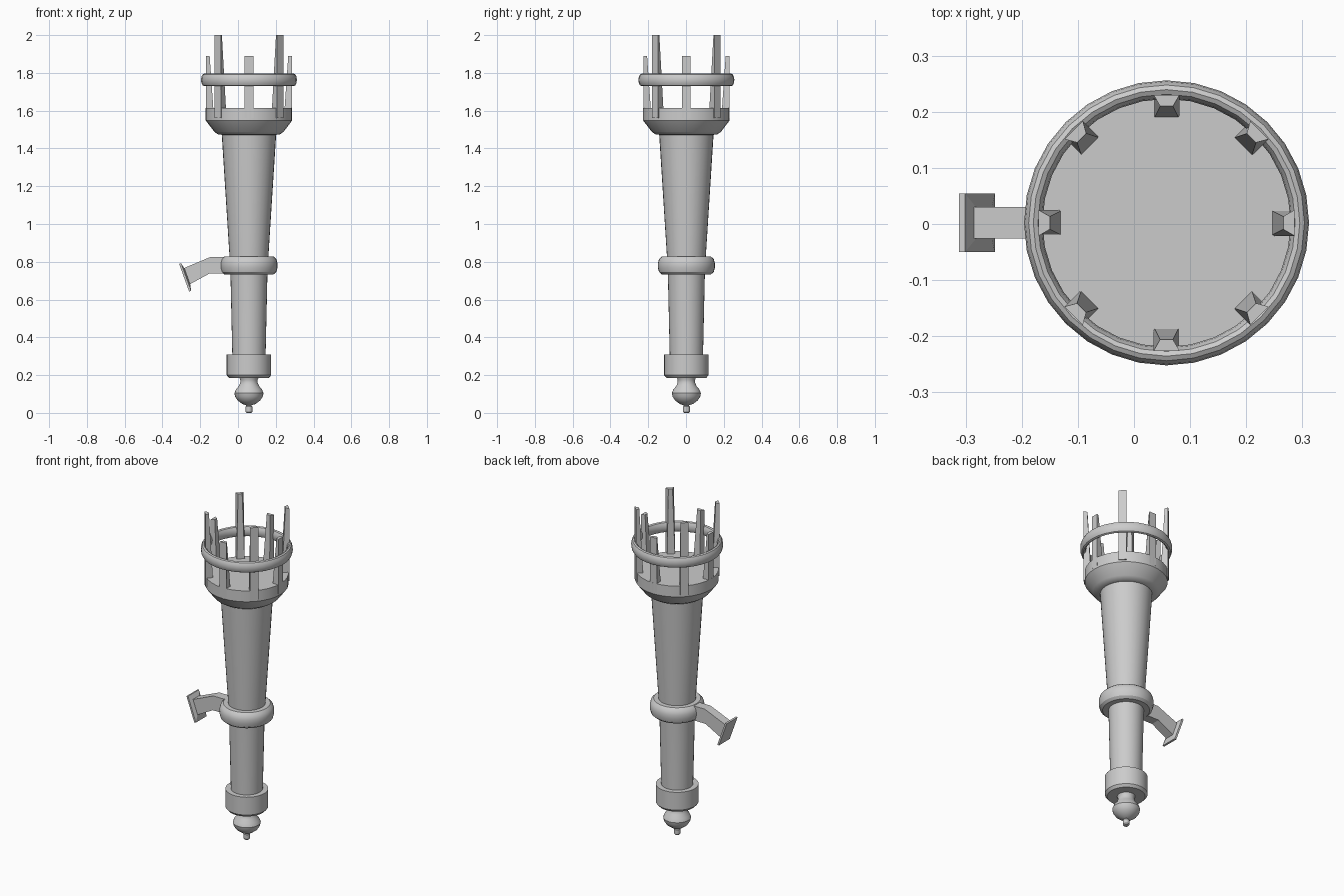
import bpy, bmesh, math
from mathutils import Matrix, Vector

if "Cube" in bpy.data.objects:
    bpy.data.objects.remove(bpy.data.objects["Cube"])

CX, CY, SEG = 0.058, 0.002, 32   # torch axis and roundness


def finish(bm, name, smooth=False):
    bmesh.ops.recalc_face_normals(bm, faces=bm.faces)
    me = bpy.data.meshes.new(name)
    bm.to_mesh(me)
    bm.free()
    ob = bpy.data.objects.new(name, me)
    bpy.context.collection.objects.link(ob)
    if smooth:
        bpy.ops.object.select_all(action='DESELECT')
        ob.select_set(True)
        bpy.context.view_layer.objects.active = ob
        bpy.ops.object.shade_smooth_by_angle(angle=math.radians(32))
    return ob


def lathe(name, profile, closed=False):
    """Spin (radius, z) points about the torch axis."""
    bm = bmesh.new()
    rings = []
    for i in range(SEG):
        a = 2 * math.pi * i / SEG
        rings.append([bm.verts.new((CX + r * math.cos(a), CY + r * math.sin(a), z))
                      for r, z in profile])
    n = len(profile)
    for i in range(SEG):
        p, q = rings[i], rings[(i + 1) % SEG]
        for j in range(n if closed else n - 1):
            k = (j + 1) % n
            bm.faces.new((p[j], q[j], q[k], p[k]))
    if not closed:
        bm.faces.new([r[0] for r in rings])
        bm.faces.new([r[-1] for r in rings])
    return finish(bm, name, True)


def loft(name, sections, matrix=Matrix()):
    """Join four-cornered cross-sections into a capped solid."""
    bm = bmesh.new()
    vs = [[bm.verts.new(matrix @ Vector(c)) for c in s] for s in sections]
    for p, q in zip(vs, vs[1:]):
        for j in range(4):
            k = (j + 1) % 4
            bm.faces.new((p[j], p[k], q[k], q[j]))
    bm.faces.new(vs[0])
    bm.faces.new(vs[-1])
    return finish(bm, name)


def oval(r, z, hw, hh, n=12):
    return [(r + hw * math.cos(2 * math.pi * i / n),
             z + hh * math.sin(2 * math.pi * i / n)) for i in range(n)]


# Turned parts, bottom to top
lathe("finial", [(0.013, 0), (0.018, 0.006), (0.018, 0.033), (0.013, 0.04),
                 (0.035, 0.047), (0.06, 0.066), (0.073, 0.086), (0.077, 0.104),
                 (0.069, 0.124), (0.054, 0.142), (0.046, 0.16), (0.046, 0.175),
                 (0.052, 0.19)])
lathe("end_cap", [(0.105, 0.185), (0.118, 0.2), (0.118, 0.308), (0.088, 0.308)])
lathe("shaft", [(0.088, 0.3), (0.098, 0.74), (0.103, 0.83), (0.144, 1.475)])
lathe("grip_ring", [(0.09, 0.733), (0.13, 0.733), (0.145, 0.746), (0.151, 0.768),
                    (0.151, 0.792), (0.145, 0.814), (0.13, 0.828), (0.09, 0.828)])
lathe("bowl", [(0.14, 1.472), (0.163, 1.474), (0.183, 1.488), (0.229, 1.548),
               (0.229, 1.614)])
lathe("basket_ring", oval(0.2375, 1.763, 0.0165, 0.033), closed=True)

# Eight upright bars, the diagonal ones taller
for i in range(8):
    top = 2.0 if i % 2 else 1.89
    m = Matrix.Translation((CX, CY, 0)) @ Matrix.Rotation(i * math.pi / 4, 4, 'Z')
    out = 0.234 if i % 2 else 0.228
    w = 0.023
    loft(f"basket_bar_{i + 1}", [
        [(out - 0.043, -w, 1.56), (out, -w, 1.56), (out, w, 1.56), (out - 0.043, w, 1.56)],
        [(out - 0.02, -w / 2, top), (out, -w, top), (out, w, top), (out - 0.02, w / 2, top)],
    ], m)


def section(upper, lower, h):
    return [(upper[0], CY - h, upper[1]), (upper[0], CY + h, upper[1]),
            (lower[0], CY + h, lower[1]), (lower[0], CY - h, lower[1])]


# Bent wall arm and its flared mounting plate
loft("wall_arm", [section((-0.03, 0.825), (-0.03, 0.737), 0.028),
                  section((-0.147, 0.825), (-0.152, 0.737), 0.028),
                  section((-0.285, 0.767), (-0.262, 0.677), 0.028)])
loft("wall_plate", [section((-0.283, 0.764), (-0.253, 0.68), 0.03),
                    section((-0.301, 0.791), (-0.248, 0.645), 0.052),
                    section((-0.312, 0.789), (-0.259, 0.643), 0.052)])
